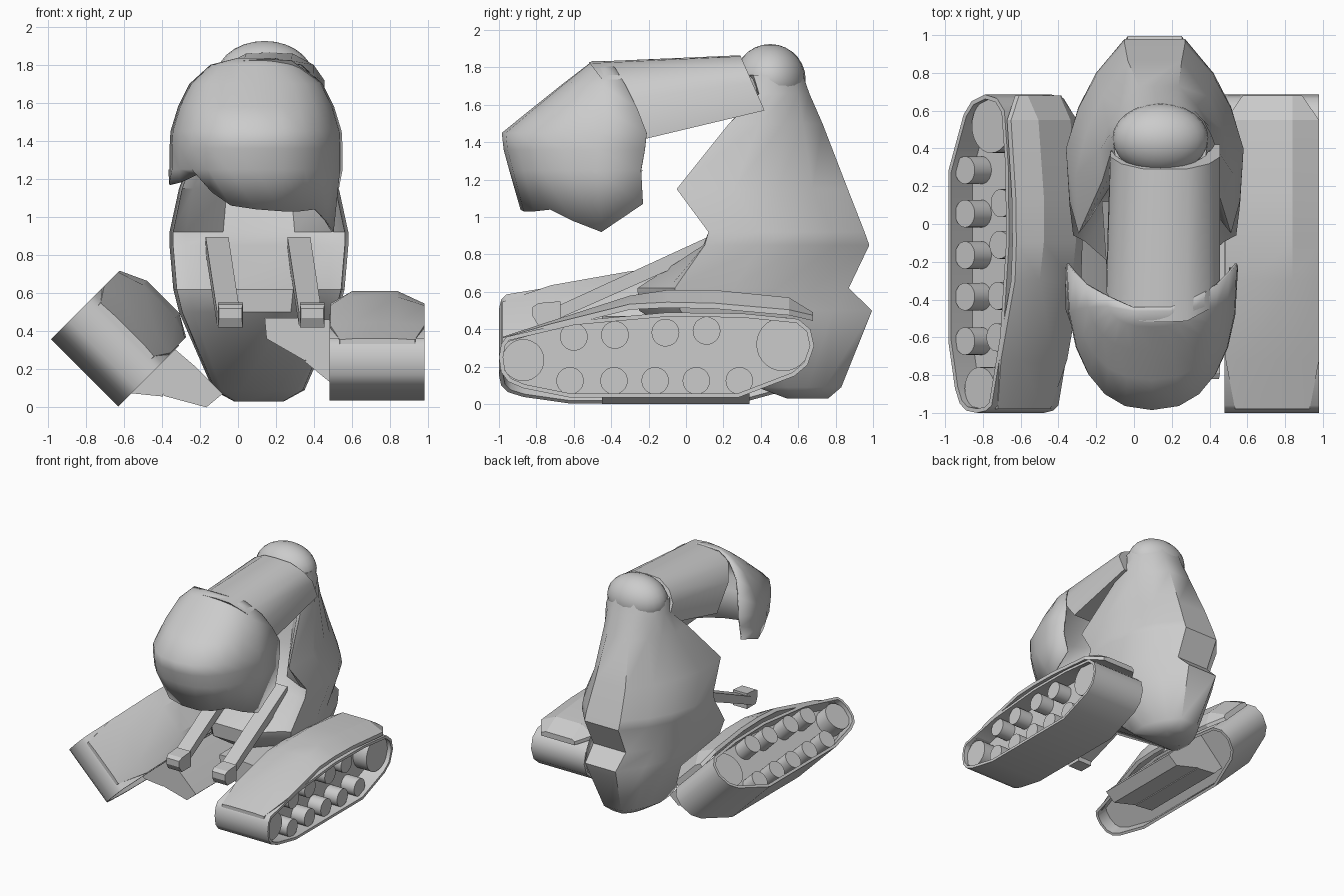
import bpy, bmesh, math
from mathutils import Matrix

if "Cube" in bpy.data.objects:
    bpy.data.objects.remove(bpy.data.objects["Cube"])

TILT = (Matrix.Translation((-0.315, 0, -0.361)) @ Matrix.Rotation(math.radians(45), 4, 'Y')
        @ Matrix.Scale(-1, 4, (1, 0, 0)))


def finish(name, bm, angle=32, tilt=False):
    bmesh.ops.recalc_face_normals(bm, faces=bm.faces)
    if tilt:
        bm.transform(TILT)
        bmesh.ops.reverse_faces(bm, faces=bm.faces)
    me = bpy.data.meshes.new(name)
    bm.to_mesh(me)
    bm.free()
    ob = bpy.data.objects.new(name, me)
    bpy.context.collection.objects.link(ob)
    bpy.ops.object.select_all(action='DESELECT')
    ob.select_set(True)
    bpy.context.view_layer.objects.active = ob
    bpy.ops.object.shade_smooth_by_angle(angle=math.radians(angle))
    return ob


def loft(rings, closed=True, caps=True):
    bm = bmesh.new()
    vs = [[bm.verts.new(p) for p in r] for r in rings]
    n = len(vs[0])
    for a, b in zip(vs, vs[1:]):
        for i in range(n if closed else n - 1):
            j = (i + 1) % n
            bm.faces.new((a[i], a[j], b[j], b[i]))
    if caps:
        bm.faces.new(vs[0])
        bm.faces.new(vs[-1])
    return bm


def cylinder_x(x0, x1, y, z, r, bm):
    m = Matrix.Translation(((x0 + x1) / 2, y, z)) @ Matrix.Rotation(math.pi / 2, 4, 'Y')
    bmesh.ops.create_cone(bm, cap_ends=True, segments=28, radius1=r, radius2=r,
                          depth=x1 - x0, matrix=m)


# Track units: right one upright, left one mirrored and rolled 45 degrees
BELT = [(-0.96, 0.36), (-0.988, 0.32), (-1.0, 0.25), (-0.988, 0.17), (-0.95, 0.12), (-0.87, 0.085),
        (-0.62, 0.035), (0.28, 0.035), (0.58, 0.15), (0.65, 0.21), (0.685, 0.31), (0.665, 0.40),
        (0.60, 0.455), (0.3, 0.485), (-0.1, 0.49), (-0.6, 0.445)]
WHEELS = [(-0.87, 0.235, 0.112), (0.52, 0.32, 0.144)]
WHEELS += [(y, 0.36 + 0.045 * (y + 0.6), 0.074) for y in (-0.6, -0.38, -0.11, 0.11)]
WHEELS += [(y, 0.125, 0.073) for y in (-0.62, -0.385, -0.165, 0.055, 0.285)]
# y, edge z, middle z, end taper
FENDER = [(-0.98, 0.355, 0.36, 0.05), (-0.72, 0.43, 0.445, 0.0), (-0.3, 0.535, 0.58, 0.0),
          (-0.1, 0.545, 0.61, 0.0), (0.15, 0.54, 0.61, 0.0), (0.55, 0.505, 0.57, 0.0),
          (0.68, 0.475, 0.49, 0.09)]

for side, tilt in (("right", False), ("left", True)):
    # Belt hoop with a pocket on both faces
    bm = loft([[(x, y, z) for y, z in BELT] for x in (0.48, 0.98)])
    bmesh.ops.recalc_face_normals(bm, faces=bm.faces)
    for sign, depth in ((1, 0.16), (-1, 0.12)):
        face = [f for f in bm.faces if f.normal.x * sign > 0.9 and len(f.verts) == len(BELT)]
        bmesh.ops.inset_individual(bm, faces=face, thickness=0.022, use_even_offset=True)
        pocket = bmesh.ops.extrude_discrete_faces(bm, faces=face)["faces"]
        bmesh.ops.translate(bm, vec=(-sign * depth, 0, 0), verts=pocket[0].verts[:])
    finish(side + "_track_belt", bm, 45, tilt)

    bm = bmesh.new()
    for y, z, r in WHEELS:
        cylinder_x(0.80, 0.945, y, z, r, bm)
    finish(side + "_road_wheels", bm, 32, tilt)

    # Chamfered fender plate following the top run
    rings = []
    for y, edge, mid, t in FENDER:
        a, b = 0.485 + t, 0.98 - t
        rings.append([(a, y, edge - 0.03), (a, y, edge), (0.6, y, mid),
                      (0.84, y, mid), (b, y, edge), (b, y, edge - 0.03)])
    finish(side + "_fender", loft(rings), 20, tilt)

    # Inner bracket pointing at the body, on a wedge-shaped base
    sec = [(0.14, 0.47), (0.15, 0.36), (0.35, 0.245), (0.60, 0.36), (0.60, 0.45), (0.35, 0.47)]
    finish(side + "_bracket", loft([[(x, y, z) for x, z in sec] for y in (-0.45, 0.34)]), 20, tilt)
    sec = [(0.35, 0.24), (0.485, 0.13), (0.60, 0.13), (0.60, 0.36), (0.485, 0.36)]
    finish(side + "_wedge", loft([[(x, y, z) for x, z in sec] for y in (-0.45, 0.34)]), 20, tilt)

# Body: horizontal sections (z, front y, back y, half width, front hollow, centre x)
BODY = [(0.03, 0.54, 0.76, 0.13, 0.0, 0.11), (0.09, 0.38, 0.83, 0.24, 0.0, 0.11),
        (0.50, -0.05, 0.995, 0.42, -0.2, 0.11), (0.62, -0.08, 0.87, 0.45, -0.18, 0.11),
        (0.85, 0.08, 0.98, 0.47, 0.05, 0.11), (0.92, 0.10, 0.955, 0.47, 0.13, 0.11),
        (1.15, -0.07, 0.865, 0.42, 0.38, 0.11), (1.50, 0.21, 0.73, 0.31, 0.2, 0.13),
        (1.66, 0.37, 0.66, 0.27, 0.06, 0.14), (1.76, 0.34, 0.625, 0.25, 0.0, 0.14)]
rings = []
for z, yf, yb, w, hollow, c in BODY:
    d = yb - yf
    half = [(0.82 * w, yf + 0.25 * max(hollow, -0.05)), (w * 0.96, yf + 0.02), (w, yf + 0.35 * d),
            (0.86 * w, yb - 0.4 * d), (0.66 * w, yb - 0.2 * d), (0.34 * w, yb)]
    ring = [(c + x, y, z) for x, y in half] + [(c - x, y, z) for x, y in reversed(half)]
    ring += [(c - 0.4 * w, yf + hollow, z), (c + 0.4 * w, yf + hollow, z)]
    rings.append(ring)
finish("body", loft(rings), 44)

# Shoulder ball on top of the body
bm = bmesh.new()
bmesh.ops.create_uvsphere(bm, u_segments=24, v_segments=14, radius=1)
bm.transform(Matrix.Translation((0.14, 0.45, 1.735)) @ Matrix.Diagonal((0.255, 0.19, 0.19, 1)))
finish("shoulder_ball", bm, 40)


# Arm: arched tube with slanted ends
def arm_ring(y_low, y_top, z_low, z_top, c, w):
    prof = [(-1, 0), (-1, 0.5), (-0.8, 0.78), (-0.42, 0.98), (0, 1),
            (0.42, 0.98), (0.8, 0.78), (1, 0.5), (1, 0)]
    return [(c + w * x, y_low + (y_top - y_low) * t, z_low + (z_top - z_low) * t) for x, t in prof]


finish("arm", loft([arm_ring(-0.21, -0.52, 1.42, 1.83, 0.155, 0.30),
                    arm_ring(0.42, 0.29, 1.57, 1.865, 0.165, 0.29)]), 35)

# Hood: curved shell, open below and behind, with a ragged lower edge
HOOD = [(1.835, -0.50, -0.44, 0.10), (1.80, -0.545, -0.38, 0.24), (1.70, -0.675, -0.32, 0.35),
        (1.58, -0.825, -0.26, 0.41), (1.45, -0.985, -0.21, 0.45), (1.36, -0.975, -0.22, 0.455),
        (1.25, -0.945, -0.24, 0.455)]
LOWER = [1.25, 1.17, 1.18, 1.22, 1.13, 1.06, 1.04, 1.03, 1.03, 1.04, 0.98, 0.92, 1.07]
SKEW = [-0.04, -0.05, -0.03] + [0] * 10
rings = []
for z, yf, yr, w in HOOD + [(None, -0.885, -0.23, 0.42)]:
    ring = []
    for i, low in enumerate(LOWER):
        a = math.radians(-90 + 15 * i)
        s, c = math.sin(a), max(math.cos(a), 0)
        x = 0.095 + w * math.copysign(abs(s) ** 0.85, s)
        y = yr + (yf - yr) * c ** 0.8
        ring.append((x + SKEW[i] * (z is None), y, low if z is None else z))
    rings.append(ring)
bm = loft(rings, closed=False, caps=False)
bm.verts.ensure_lookup_table()
bm.faces.new(bm.verts[:13])
hood = finish("hood", bm, 70)
shell = hood.modifiers.new("shell", 'SOLIDIFY')
shell.thickness = 0.012
shell.offset = -1


# Two front struts with block feet
def box_ring(x, y, z, w, h):
    return [(x - w, y, z), (x + w, y, z), (x + w, y, z + h), (x - w, y, z + h)]


for name, x in (("left", -0.11), ("right", 0.32)):
    finish(name + "_strut", loft([box_ring(x, 0.12, 0.81, 0.06, 0.085),
                                  box_ring(x + 0.06, -0.74, 0.43, 0.06, 0.07)]), 20)
    finish(name + "_foot", loft([box_ring(x + 0.07, -0.82, 0.47, 0.06, 0.05),
                                 box_ring(x + 0.07, -0.79, 0.42, 0.065, 0.12),
                                 box_ring(x + 0.07, -0.67, 0.42, 0.065, 0.13)]), 20)
